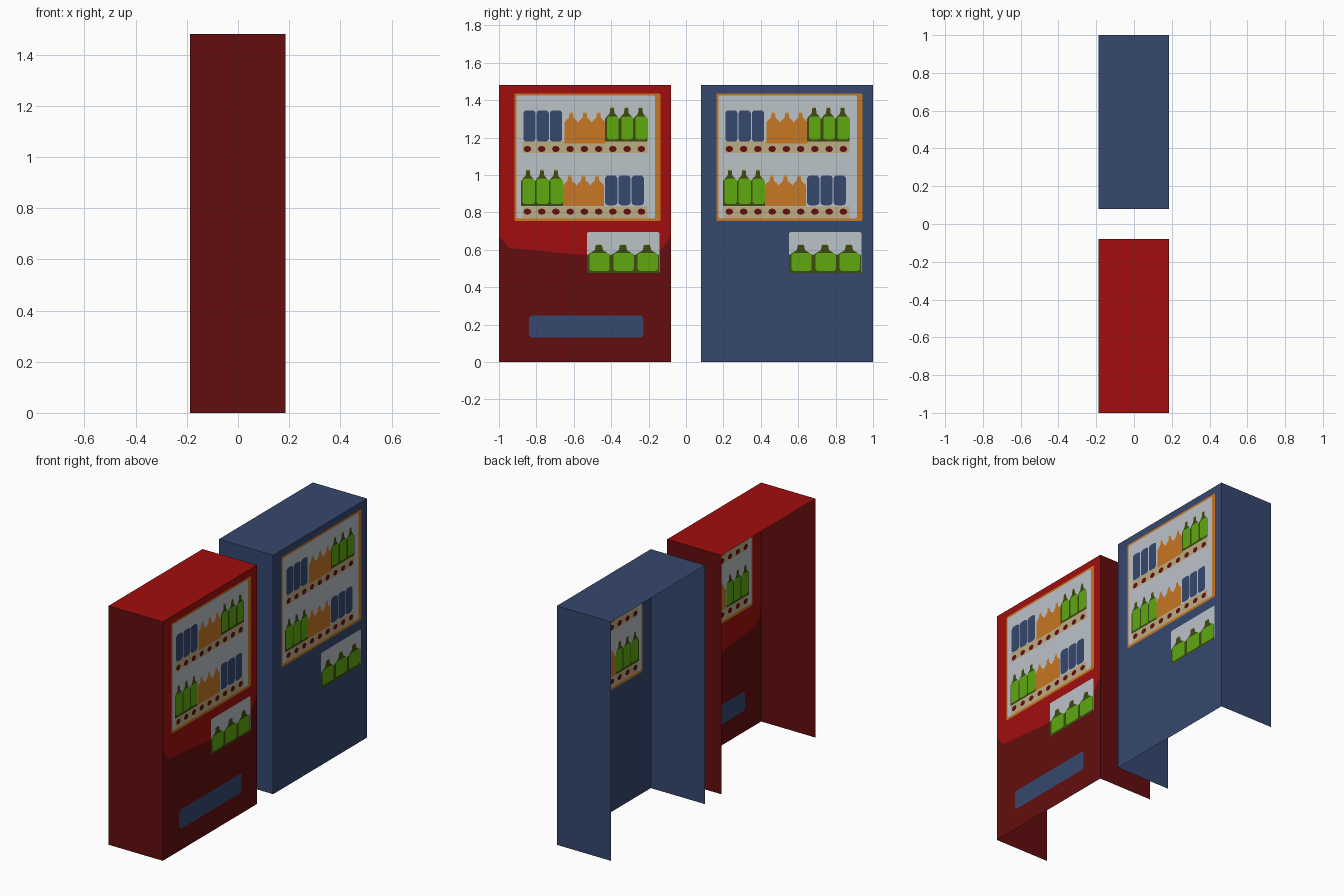
import bpy
import math
from mathutils import Vector
from mathutils.geometry import delaunay_2d_cdt

if "Cube" in bpy.data.objects:
    bpy.data.objects.remove(bpy.data.objects["Cube"])


def lin(c):
    c /= 255
    return c / 12.92 if c <= 0.04045 else ((c + 0.055) / 1.055) ** 2.4


COLOURS = {
    "red": (161, 13, 14), "dark_red": (99, 13, 14), "blue": (54, 72, 111),
    "grey": (187, 195, 201), "orange": (199, 119, 34), "green": (93, 169, 16),
    "dark_green": (60, 75, 16), "beige": (190, 173, 131),
}
NAMES = list(COLOURS)
MATS = []
for name, rgb in COLOURS.items():
    m = bpy.data.materials.new(name)
    m.diffuse_color = (*[lin(c) for c in rgb], 1)
    m.use_nodes = True
    m.node_tree.nodes["Principled BSDF"].inputs["Base Color"].default_value = m.diffuse_color
    MATS.append(m)

X0, X1, H = -0.187, 0.185, 1.48      # back, front, height
Y0, Y1 = -1.0, -0.08                 # sides of the first machine


def make_object(name, verts, faces, cols):
    me = bpy.data.meshes.new(name)
    me.from_pydata(verts, [], faces)
    for m in MATS:
        me.materials.append(m)
    for p, c in zip(me.polygons, cols):
        p.material_index = NAMES.index(c)
    ob = bpy.data.objects.new(name, me)
    bpy.context.collection.objects.link(ob)
    return ob


# ---- outlines in the (y, z) plane of the front, anticlockwise ----
def rect(a, b, c, d, r=0.0):
    if not r:
        return [(a, c), (b, c), (b, d), (a, d)]
    pts = []
    for cy, cz, start in ((b - r, c + r, -90), (b - r, d - r, 0),
                          (a + r, d - r, 90), (a + r, c + r, 180)):
        for k in range(4):
            t = math.radians(start + 30 * k)
            pts.append((cy + r * math.cos(t), cz + r * math.sin(t)))
    return pts


def oval(y, z, ry, rz, n=8):
    return [(y + ry * math.cos(2 * math.pi * k / n),
             z + rz * math.sin(2 * math.pi * k / n)) for k in range(n)]


def bottle(y, z, w, h, neck):
    # body, sloped shoulders, short neck
    a, s = w / 2, h - neck
    return [(y - a, z), (y + a, z), (y + a, z + s * 0.9), (y + a * 0.75, z + s),
            (y + a * 0.35, z + s + neck * 0.35), (y + a * 0.25, z + h),
            (y - a * 0.25, z + h), (y - a * 0.35, z + s + neck * 0.35),
            (y - a * 0.75, z + s), (y - a, z + s * 0.9)]


def green_row(y, z, step, h, inner):
    # dark bottles with beige caps and bright labels
    out = []
    for i in range(3):
        c = y + step * (i + 0.5)
        out.append(("beige", rect(c - 0.011, c + 0.011, z + h - 0.03, z + h + 0.008)))
        out.append(("dark_green", bottle(c, z, step, h, 0.045)))
    for i in range(3):
        c = y + step * (i + 0.5) + 0.004
        out.append(("green", rect(c - inner / 2, c + inner / 2,
                                  z + 0.013, z + h - 0.045, 0.012)))
    return out


def orange_row(y, z, step, h):
    out = []
    for i in range(3):
        c = y + step * (i + 0.5)
        out.append(("beige", rect(c - 0.01, c + 0.01, z + h - 0.03, z + h + 0.008)))
        out.append(("orange", bottle(c, z, step, h, 0.035)))
    return out


def blue_row(y, z, step, h):
    return [("blue", rect(y + step * i + 0.002, y + step * (i + 1) - 0.003,
                          z, z + h, 0.018)) for i in range(3)]


def display():
    # window frame, glass, shelves, buttons, bottles and delivery window
    d = [("orange", rect(-0.917, -0.137, 0.753, 1.437, 0.01)),
         ("grey", rect(-0.907, -0.165, 0.768, 1.425, 0.01))]
    for z in (0.768, 1.118):
        d.append(("beige", rect(-0.875, -0.205, z, z + 0.063)))
        for i in range(9):
            d.append(("dark_red", oval(-0.848 + 0.0762 * i, z + 0.021 + (0.015 if z < 1 else 0),
                                       0.021, 0.017)))
    d += blue_row(-0.872, 1.178, 0.071, 0.168)
    d += orange_row(-0.65, 1.168, 0.073, 0.16)
    d += green_row(-0.433, 1.178, 0.076, 0.18, 0.062)
    d += green_row(-0.882, 0.833, 0.0745, 0.192, 0.066)
    d += orange_row(-0.658, 0.833, 0.073, 0.158)
    d += blue_row(-0.435, 0.838, 0.071, 0.16)
    d.append(("grey", rect(-0.53, -0.142, 0.475, 0.695, 0.01)))
    d += green_row(-0.53, 0.475, 0.1285, 0.152, 0.108)
    return d


def machine(name, shift, top, side, layers):
    ya, yb = Y0 + shift, Y1 + shift
    # shell: roof and two sides, open at back and bottom
    v = [(x, y, z) for y in (ya, yb) for z in (0, H) for x in (X0, X1)]
    make_object(name + "_shell", v, [(2, 3, 7, 6), (0, 1, 3, 2), (4, 6, 7, 5)],
                [top, side, side])
    # front: one flat sheet cut along every outline, last outline wins
    pts, polys = [], []
    for _, loop in layers:
        polys.append(list(range(len(pts), len(pts) + len(loop))))
        pts += [Vector((y + shift, z)) for y, z in loop]
    vo, _, fo, _, _, orig = delaunay_2d_cdt(pts, [], polys, 1, 1e-5)
    faces = [f for f, o in zip(fo, orig) if o]
    cols = [layers[max(o)][0] for o in orig if o]
    make_object(name + "_front", [(X1, p[0], p[1]) for p in vo], faces, cols)


# red machine: wavy bright upper part over dark lower part, blue slot
upper = [(Y0, 0.675), (-0.945, 0.61), (-0.75, 0.592), (-0.6, 0.575), (-0.4, 0.575),
         (-0.15, 0.58), (-0.12, 0.62), (Y1, 0.67), (Y1, H), (Y0, H)]
machine("red_machine", 0, "red", "dark_red",
        [("dark_red", rect(Y0, Y1, 0, H)), ("red", upper),
         ("blue", rect(-0.84, -0.228, 0.13, 0.25, 0.02))] + display())

# blue machine
machine("blue_machine", 1.08, "blue", "blue",
        [("blue", rect(Y0, Y1, 0, H))] + display())
